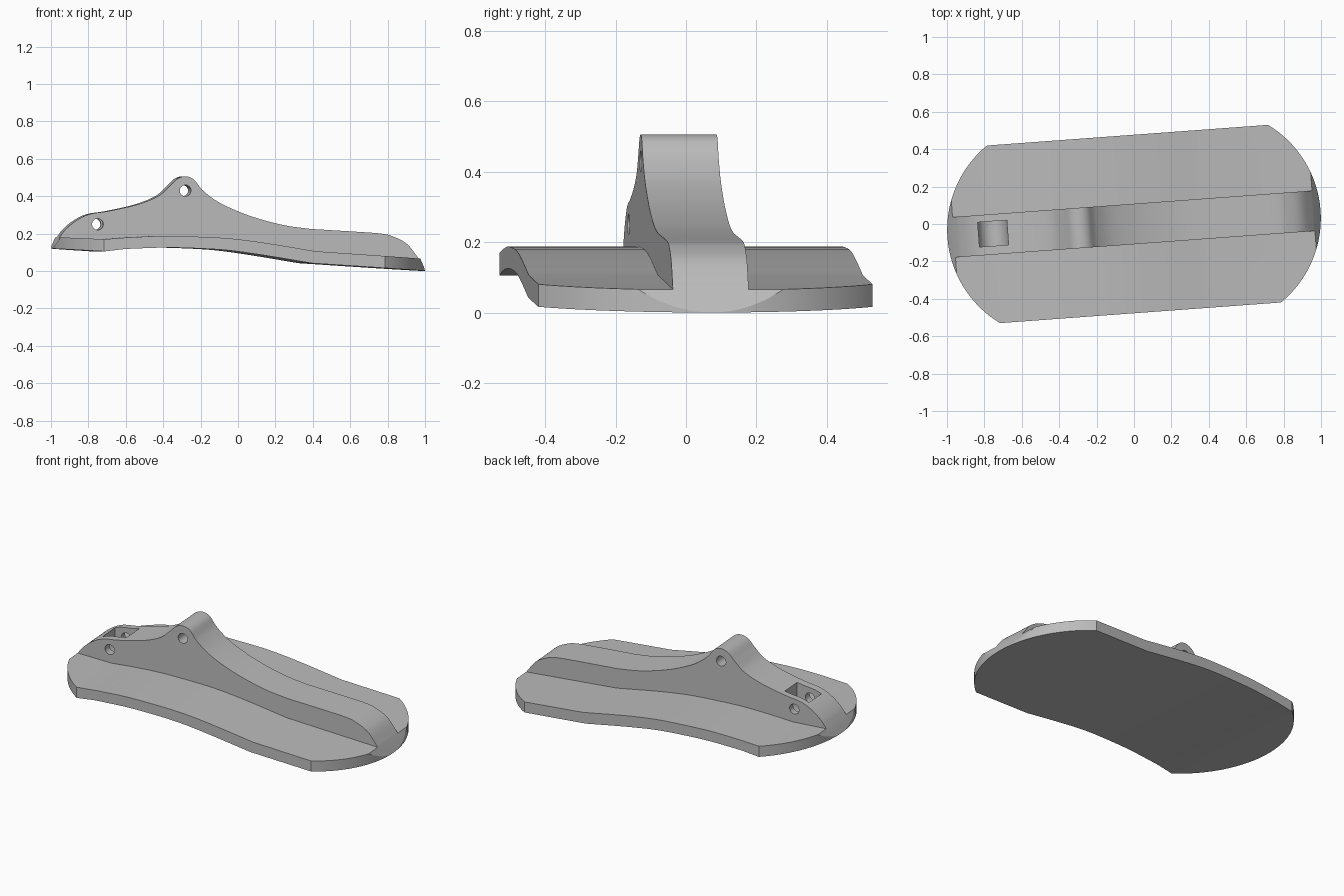
import bpy, bmesh, math
from mathutils import Matrix, Vector

cube = bpy.data.objects.get("Cube")
if cube:
    bpy.data.objects.remove(cube)

grey = bpy.data.materials.new("plain_grey")
grey.use_nodes = True
grey.diffuse_color = (0.5, 0.5, 0.5, 1)
grey.node_tree.nodes["Principled BSDF"].inputs["Base Color"].default_value = (0.5, 0.5, 0.5, 1)


def smooth(points, steps=6):
    """Catmull-Rom curve through the points."""
    p = [Vector(q) for q in points]
    p = [2 * p[0] - p[1]] + p + [2 * p[-1] - p[-2]]
    out = []
    for a, b, c, d in zip(p, p[1:], p[2:], p[3:]):
        for i in range(steps):
            t = i / steps
            out.append(0.5 * (2 * b + (c - a) * t + (2 * a - 5 * b + 4 * c - d) * t ** 2
                              + (3 * b - a - 3 * c + d) * t ** 3))
    return [tuple(v) for v in out] + [tuple(points[-1])]


def prism(name, corners, offset):
    """Closed solid from a loop of 3D corners pushed along an offset."""
    bm = bmesh.new()
    face = bm.faces.new([bm.verts.new(c) for c in corners])
    made = bmesh.ops.extrude_face_region(bm, geom=[face])["geom"]
    bmesh.ops.translate(bm, vec=offset, verts=[g for g in made if isinstance(g, bmesh.types.BMVert)])
    bmesh.ops.recalc_face_normals(bm, faces=bm.faces)
    mesh = bpy.data.meshes.new(name)
    bm.to_mesh(mesh)
    bm.free()
    mesh.materials.append(grey)
    obj = bpy.data.objects.new(name, mesh)
    bpy.context.collection.objects.link(obj)
    return obj


def side_prism(name, profile, half_width, y=0):
    return prism(name, [(px, y - half_width, pz) for px, pz in profile], (0, 2 * half_width, 0))


def combine(body, other, operation):
    mod = body.modifiers.new(operation, "BOOLEAN")
    mod.object, mod.operation, mod.solver = other, operation, "EXACT"
    bpy.context.view_layer.objects.active = body
    bpy.ops.object.modifier_apply(modifier=mod.name)
    bpy.data.objects.remove(other)


def circle(cx, cz, r, n=40):
    return [(cx + r * math.cos(k * math.tau / n), cz + r * math.sin(k * math.tau / n)) for k in range(n)]


# Curved sole plate
bottom = ([(-1, 0.12), (-0.75, 0.105)]
          + smooth([(-0.64, 0.118), (-0.45, 0.125), (-0.3, 0.123), (-0.1, 0.112), (0.1, 0.085), (0.36, 0.042)])
          + [(1, 0.0)])
top = ([(-0.965, 0.18), (-0.75, 0.17)]
       + smooth([(-0.62, 0.18), (-0.45, 0.187), (-0.3, 0.185), (-0.1, 0.176), (0.1, 0.152), (0.38, 0.106)])
       + [(0.962, 0.066)])
body = side_prism("rocker_foot", bottom + top[::-1], 0.476)

# Central rib with the raised pivot lug
ridge = (smooth([(-0.965, 0.18), (-0.93, 0.225), (-0.87, 0.273), (-0.8, 0.305), (-0.7, 0.321), (-0.55, 0.355),
                 (-0.44, 0.398), (-0.38, 0.448), (-0.335, 0.492), (-0.29, 0.506), (-0.245, 0.49),
                 (-0.2, 0.435), (-0.12, 0.373), (0, 0.316), (0.12, 0.275), (0.25, 0.243), (0.38, 0.225)])
         + smooth([(0.6, 0.212), (0.76, 0.2), (0.83, 0.182), (0.9, 0.143), (0.962, 0.066)]))
under = [(0.978, 0.038), (0.36, 0.07), (0.1, 0.115), (-0.3, 0.15), (-0.75, 0.14), (-0.98, 0.155)]
rib = side_prism("rib", ridge + under, 0.108)
combine(body, rib, "UNION")

# Rounded ends of the outline
half, reach = 0.49, 0.582
spread = math.asin(half / reach)
arc = [(0.418 + reach * math.cos(a), reach * math.sin(a))
       for a in (spread * (k / 24 - 1) for k in range(49))]
outline = arc + [(-px, -py) for px, py in arc]
combine(body, prism("outline", [(px, py, -0.1) for px, py in outline], (0, 0, 1)), "INTERSECT")

# Pocket with a rounded floor, open at the top
r = 0.078
pocket = [(-0.755 + r * math.cos(a), 0.25 + r * math.sin(a))
          for a in (math.pi * (1 + k / 20) for k in range(21))]
pocket += [(-0.755 + r, 0.5), (-0.755 - r, 0.5)]
combine(body, side_prism("pocket", pocket, 0.066, 0.004), "DIFFERENCE")

# Cross holes through the rib
for hx, hz in ((-0.76, 0.25), (-0.29, 0.43)):
    combine(body, side_prism("hole", circle(hx, hz, 0.03), 0.3), "DIFFERENCE")

# Slight turn on the ground, then smooth curved faces
body.data.transform(Matrix.Rotation(math.radians(4.2), 4, "Z"))
bpy.ops.object.select_all(action="DESELECT")
body.select_set(True)
bpy.context.view_layer.objects.active = body
bpy.ops.object.shade_smooth_by_angle(angle=math.radians(25))
